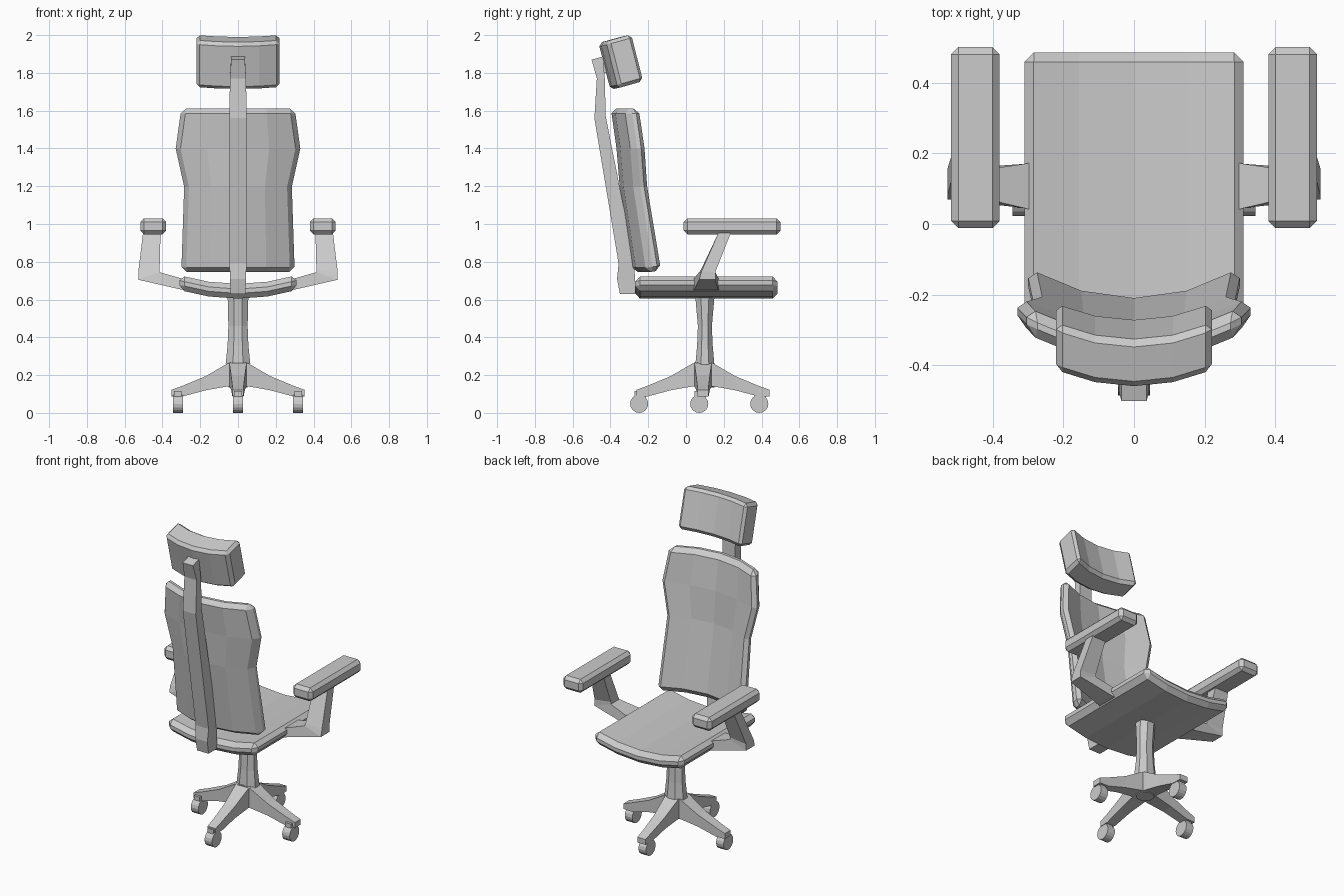
import bpy, bmesh, math
from mathutils import Vector, Matrix

if "Cube" in bpy.data.objects:
    bpy.data.objects.remove(bpy.data.objects["Cube"])

HUB = Vector((0, 0.09, 0))


def finish(name, bm, bevel=0, mirror=False):
    bmesh.ops.recalc_face_normals(bm, faces=bm.faces)
    me = bpy.data.meshes.new(name)
    bm.to_mesh(me)
    bm.free()
    ob = bpy.data.objects.new(name, me)
    bpy.context.collection.objects.link(ob)
    if bevel:
        m = ob.modifiers.new("chamfer", 'BEVEL')
        m.width, m.segments, m.limit_method = bevel, 1, 'ANGLE'
        m.angle_limit = math.radians(42)
    if mirror:
        ob.modifiers.new("mirror", 'MIRROR')
    return ob


def loft(name, rings, mat=Matrix(), **kw):
    """Skin closed rings of equal length and cap both ends."""
    bm = bmesh.new()
    vs = [[bm.verts.new(mat @ Vector(p)) for p in r] for r in rings]
    n = len(rings[0])
    for a, b in zip(vs, vs[1:]):
        for i in range(n):
            j = (i + 1) % n
            bm.faces.new((a[i], a[j], b[j], b[i]))
    bm.faces.new(vs[0])
    bm.faces.new(vs[-1])
    return finish(name, bm, **kw)


def box(name, x, y, z, **kw):
    rings = [[(x[0], y[0], h), (x[1], y[0], h), (x[1], y[1], h), (x[0], y[1], h)] for h in z]
    return loft(name, rings, **kw)


def cushion(name, rows, sag, bevel):
    """Padded slab; rows = half width, (y,z) of inner edge, (y,z) of outer edge; middle sags."""
    us = (-1, -0.5, 0, 0.5, 1)
    bm = bmesh.new()

    def grid(k):
        return [[bm.verts.new((u * r[0], r[k][0] + sag[0] * (1 - u * u),
                               r[k][1] + sag[1] * (1 - u * u))) for u in us] for r in rows]
    f, b = grid(1), grid(2)
    n, m = len(rows), len(us)
    for i in range(n - 1):
        for j in range(m - 1):
            for g in (f, b):
                bm.faces.new((g[i][j], g[i][j + 1], g[i + 1][j + 1], g[i + 1][j]))
        for j in (0, m - 1):
            bm.faces.new((f[i][j], f[i + 1][j], b[i + 1][j], b[i][j]))
    for i in (0, n - 1):
        for j in range(m - 1):
            bm.faces.new((f[i][j], f[i][j + 1], b[i][j + 1], b[i][j]))
    return finish(name, bm, bevel=bevel)


# Cushions
cushion("seat", [(0.31, (-0.27, 0.728), (-0.27, 0.65)),
                 (0.31, (0.485, 0.728), (0.485, 0.65))], (0, -0.045), 0.027)
cushion("backrest", [(0.30, (-0.122, 0.755), (-0.20, 0.742)),
                     (0.285, (-0.195, 1.20), (-0.268, 1.195)),
                     (0.33, (-0.21, 1.40), (-0.285, 1.40)),
                     (0.30, (-0.24, 1.612), (-0.315, 1.612))], (-0.083, 0), 0.027)
cushion("headrest", [(0.22, (-0.222, 1.758), (-0.355, 1.72)),
                     (0.22, (-0.285, 2.005), (-0.418, 1.968))], (-0.045, -0.01), 0.018)

# Spine: (half width, rear y z, inner y z)
spine = [(0.04, -0.35, 0.63, -0.265, 0.63), (0.042, -0.365, 0.71, -0.27, 0.71),
         (0.045, -0.357, 0.79, -0.275, 0.81), (0.045, -0.485, 1.56, -0.425, 1.57),
         (0.043, -0.472, 1.77, -0.43, 1.77), (0.036, -0.50, 1.87, -0.44, 1.887)]
loft("spine", [[(-w, a, b), (w, a, b), (w, c, d), (-w, c, d)] for w, a, b, c, d in spine])
box("headrest_mount", (-0.03, 0.03), (-0.47, -0.40), (1.80, 1.87))

# Armrests: (lower/outer x z, upper/inner x z, y range)
arm = [(0.26, 0.645, 0.26, 0.70, 0.03, 0.18), (0.31, 0.655, 0.31, 0.715, 0.045, 0.17),
       (0.528, 0.705, 0.415, 0.745, 0.07, 0.155), (0.528, 0.745, 0.415, 0.76, 0.08, 0.155),
       (0.502, 0.96, 0.41, 0.96, 0.175, 0.24)]
loft("arm_bracket", [[(a, y0, b), (a, y1, b), (c, y1, d), (c, y0, d)]
                     for a, b, c, d, y0, y1 in arm], mirror=True)
box("arm_pad", (0.38, 0.517), (-0.012, 0.50), (0.945, 1.03), bevel=0.02, mirror=True)

# Column
col = [(0.135, 0.05, 0.05), (0.26, 0.065, 0.05), (0.36, 0.055, 0.041),
       (0.46, 0.051, 0.037), (0.63, 0.055, 0.052)]
k = 1 / math.cos(math.pi / 8)
loft("column", [[(rx * k * math.cos(t), 0.1 + ry * k * math.sin(t), z)
                 for t in [(i + 0.5) * math.pi / 4 for i in range(8)]] for z, rx, ry in col])

# Four legs with casters
leg = [(0.0, 0.145, 0.27, 0.045), (0.055, 0.14, 0.262, 0.045),
       (0.17, 0.12, 0.195, 0.036), (0.29, 0.088, 0.145, 0.03), (0.353, 0.088, 0.122, 0.028)]
for i in range(4):
    rot = Matrix.Rotation(i * math.pi / 2, 4, 'Z')
    loft("leg", [[(r, -w, a), (r, w, a), (r, w, b), (r, -w, b)] for r, a, b, w in leg],
         mat=Matrix.Translation(HUB) @ rot)
    c = HUB + rot @ Vector((0.318, 0, 0)) + Vector((0, -0.02, 0.048))
    box("caster_fork", (c.x - 0.02, c.x + 0.02), (c.y - 0.025, c.y + 0.035), (0.05, 0.115))
    ring = [(0.048 * math.cos(t), 0.048 * math.sin(t)) for t in
            [j * math.tau / 16 for j in range(16)]]
    loft("caster_wheel", [[(c.x + s, c.y + p, c.z + q) for p, q in ring] for s in (-0.026, 0.026)])
